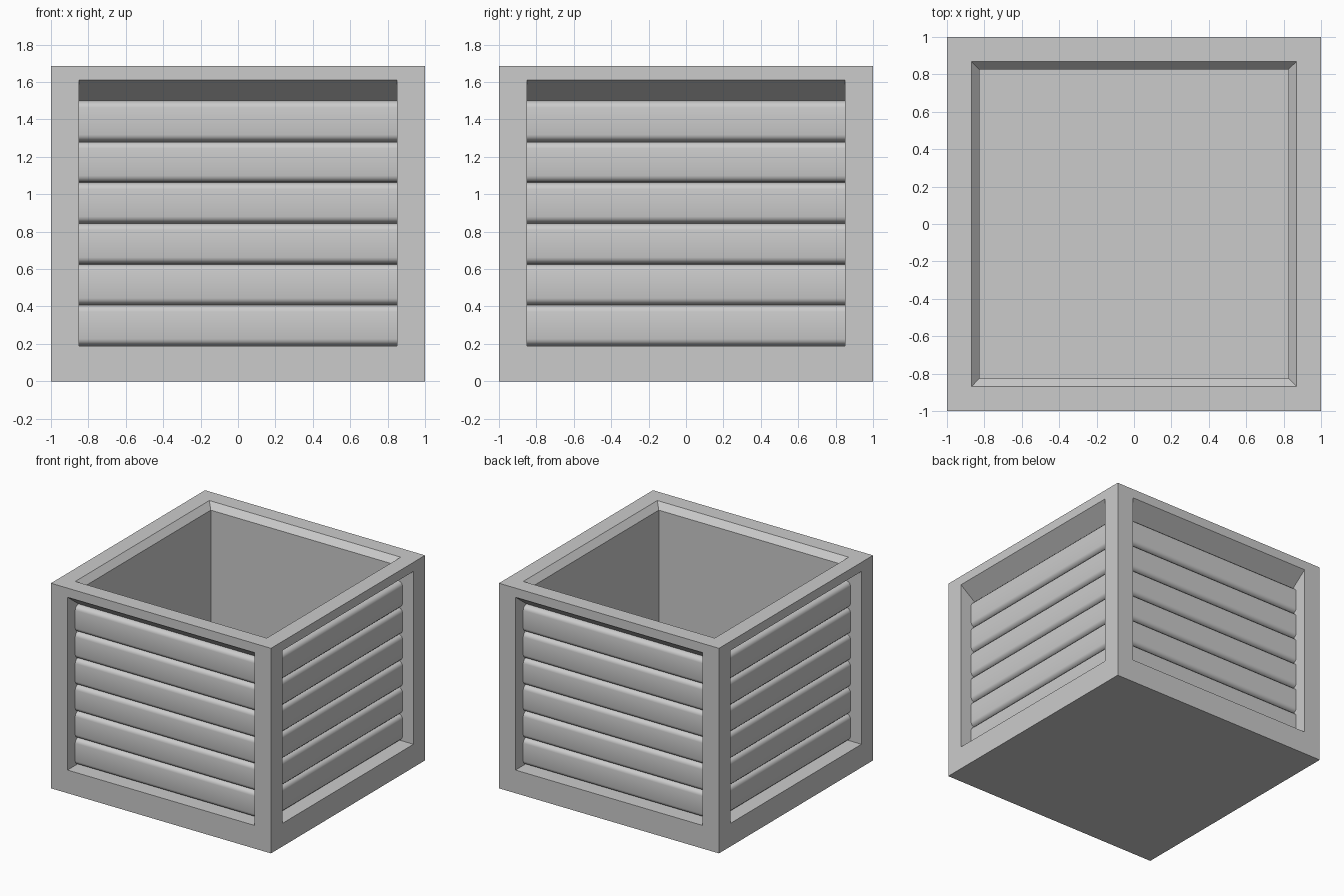
import bpy, bmesh
from math import pi, sin, cos
from mathutils import Matrix

if "Cube" in bpy.data.objects:
    bpy.data.objects.remove(bpy.data.objects["Cube"])

HEIGHT = 1.685
BOTTOM, SLAT_TOP, LINTEL = 0.19, 1.50, 1.61
HALF = 0.85
BACK, FACE = 0.855, 0.90
FLOOR = 0.15


def finish(bm, name):
    bmesh.ops.remove_doubles(bm, verts=bm.verts, dist=0.0005)
    bmesh.ops.recalc_face_normals(bm, faces=bm.faces)
    mesh = bpy.data.meshes.new(name)
    bm.to_mesh(mesh)
    bm.free()
    obj = bpy.data.objects.new(name, mesh)
    bpy.context.collection.objects.link(obj)
    return obj


def add_rings(bm, rings, turn=Matrix(), cap=True):
    """Join successive point loops with quads, optionally closing the last."""
    loops = [[bm.verts.new(turn @ Matrix.Translation(p).translation) for p in r]
             for r in rings]
    for a, b in zip(loops, loops[1:]):
        n = len(a)
        for i in range(n):
            j = (i + 1) % n
            bm.faces.new((a[i], a[j], b[j], b[i]))
    if cap:
        bm.faces.new(loops[-1])


def rect(half, y, z0, z1):
    return [(-half, y, z0), (half, y, z0), (half, y, z1), (-half, y, z1)]


def square(r, z):
    return [(-r, -r, z), (r, -r, z), (r, r, z), (-r, r, z)]


turns = [Matrix.Rotation(k * pi / 2, 4, 'Z') for k in range(4)]

# Box with framed recesses, sloping lintels, bevelled rim and open cavity
bm = bmesh.new()
for turn in turns:
    add_rings(bm, [rect(1, -1, 0, HEIGHT), rect(HALF, -1, BOTTOM, LINTEL),
                   rect(HALF, -BACK, BOTTOM, SLAT_TOP)], turn)
add_rings(bm, [square(1, HEIGHT), square(0.87, HEIGHT),
               square(0.825, HEIGHT - 0.05), square(0.825, FLOOR)])
add_rings(bm, [square(1, 0)])
finish(bm, "crate_frame")

# Rounded slat cross-section (depth, height)
pitch = (SLAT_TOP - BOTTOM) / 6
RY, RZ, STEPS = FACE - BACK, 0.036, 4
arc = [(BACK + RY * sin(i * pi / 2 / STEPS), RZ * (1 - cos(i * pi / 2 / STEPS)))
       for i in range(STEPS + 1)]
profile = arc + [(y, pitch - z) for y, z in reversed(arc)]

# Six stacked slats on each side
for turn, side in zip(turns, ("front", "right", "back", "left")):
    bm = bmesh.new()
    for k in range(6):
        z0 = BOTTOM + k * pitch
        ends = [[(x, -y, z + z0) for y, z in profile] for x in (-HALF, HALF)]
        add_rings(bm, ends, turn)
        bm.faces.new([bm.verts.new(turn @ Matrix.Translation(p).translation)
                      for p in ends[0]])
    obj = finish(bm, side + "_slats")
    bpy.ops.object.select_all(action='DESELECT')
    obj.select_set(True)
    bpy.context.view_layer.objects.active = obj
    bpy.ops.object.shade_smooth_by_angle(angle=pi / 6)
